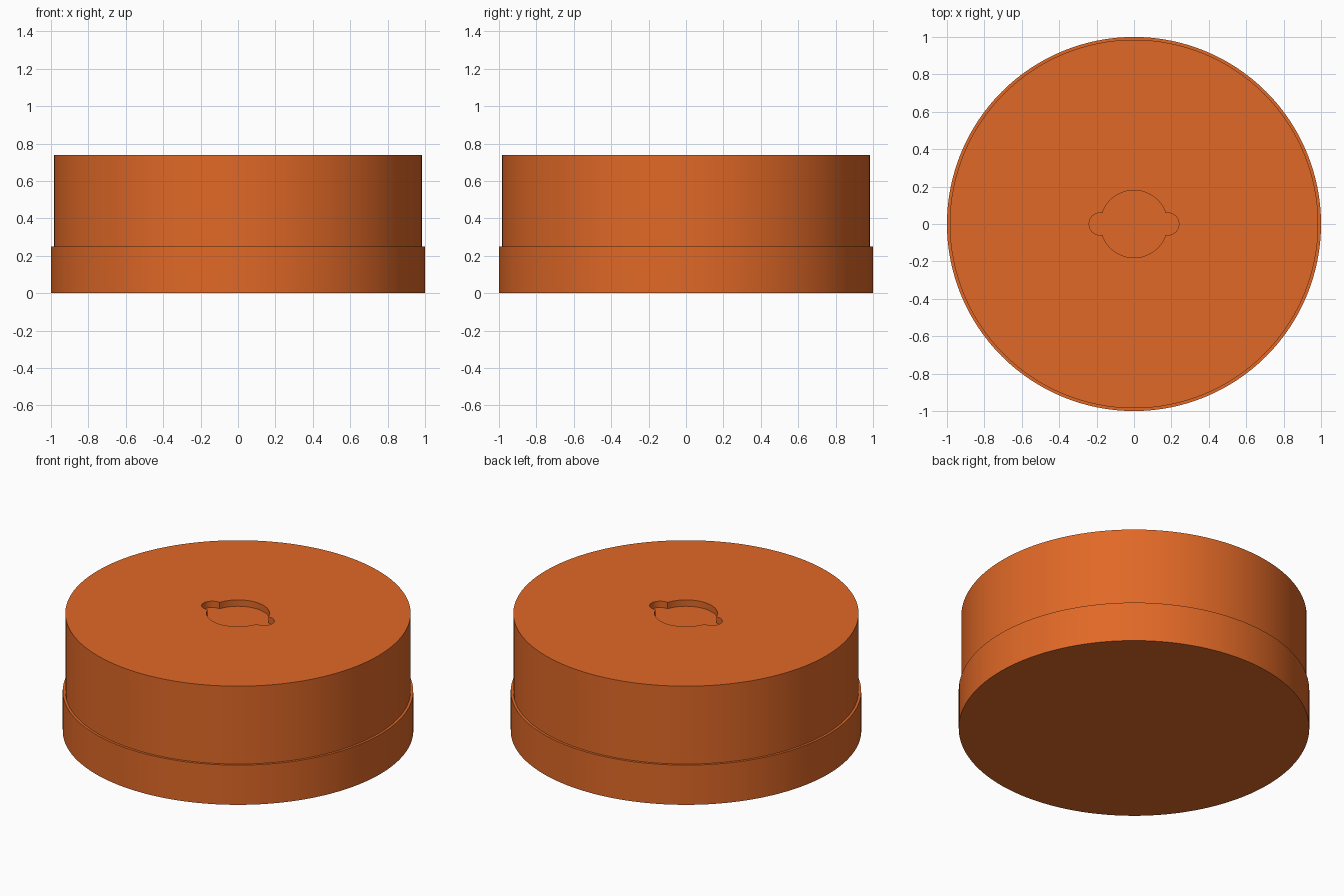
import bpy, bmesh
from math import cos, sin, pi, asin, radians

if "Cube" in bpy.data.objects:
    bpy.data.objects.remove(bpy.data.objects["Cube"])

SEGMENTS = 128
R_BASE, R_TOP = 1.0, 0.985
Z_STEP, Z_TOP = 0.25, 0.74
R_HOLE, R_TAB, DEPTH = 0.18, 0.06, 0.04

orange = bpy.data.materials.new("orange")
orange.diffuse_color = (0.75, 0.14, 0.02, 1)
orange.use_nodes = True
orange.node_tree.nodes["Principled BSDF"].inputs["Base Color"].default_value = orange.diffuse_color


def arc(cx, r, a0, a1, n):
    return [(cx + r * cos(a0 + (a1 - a0) * i / n), r * sin(a0 + (a1 - a0) * i / n))
            for i in range(n + 1)]


def prism(name, outline, z0, z1):
    bm = bmesh.new()
    face = bm.faces.new([bm.verts.new((x, y, z0)) for x, y in outline])
    ext = bmesh.ops.extrude_face_region(bm, geom=[face], use_keep_orig=True)
    verts = [v for v in ext["geom"] if isinstance(v, bmesh.types.BMVert)]
    bmesh.ops.translate(bm, verts=verts, vec=(0, 0, z1 - z0))
    bmesh.ops.recalc_face_normals(bm, faces=bm.faces)
    mesh = bpy.data.meshes.new(name)
    bm.to_mesh(mesh)
    bm.free()
    mesh.materials.append(orange)
    obj = bpy.data.objects.new(name, mesh)
    bpy.context.collection.objects.link(obj)
    return obj


# Stepped round body: one lathed solid
body = prism("round_body", arc(0, R_BASE, 0, 2 * pi, SEGMENTS)[:-1], 0, Z_STEP)
bm = bmesh.new()
bm.from_mesh(body.data)
bm.faces.ensure_lookup_table()
top = max(bm.faces, key=lambda f: f.calc_center_median().z)
# narrow ledge, then the taller upper drum
bmesh.ops.inset_region(bm, faces=[top], thickness=R_BASE - R_TOP)
ext = bmesh.ops.extrude_discrete_faces(bm, faces=[top])
bmesh.ops.translate(bm, verts=ext["faces"][0].verts[:], vec=(0, 0, Z_TOP - Z_STEP))
bmesh.ops.recalc_face_normals(bm, faces=bm.faces)
bm.to_mesh(body.data)
bm.free()

# Keyhole recess: a circle with two rounded side tabs
a = asin(R_TAB / R_HOLE)
half = arc(R_HOLE, R_TAB, -pi / 2, pi / 2, 16) + arc(0, R_HOLE, a, pi - a, 32)
outline = half + [(-x, -y) for x, y in half]
cutter = prism("recess_cutter", outline, Z_TOP - DEPTH, Z_TOP + 0.1)
cutter.hide_render = True

cut = body.modifiers.new("recess", "BOOLEAN")
cut.operation = "DIFFERENCE"
cut.solver = "EXACT"
cut.object = cutter
bpy.context.view_layer.objects.active = body
body.select_set(True)
bpy.ops.object.modifier_apply(modifier=cut.name)
bpy.data.objects.remove(cutter)

bpy.ops.object.shade_smooth_by_angle(angle=radians(30))
